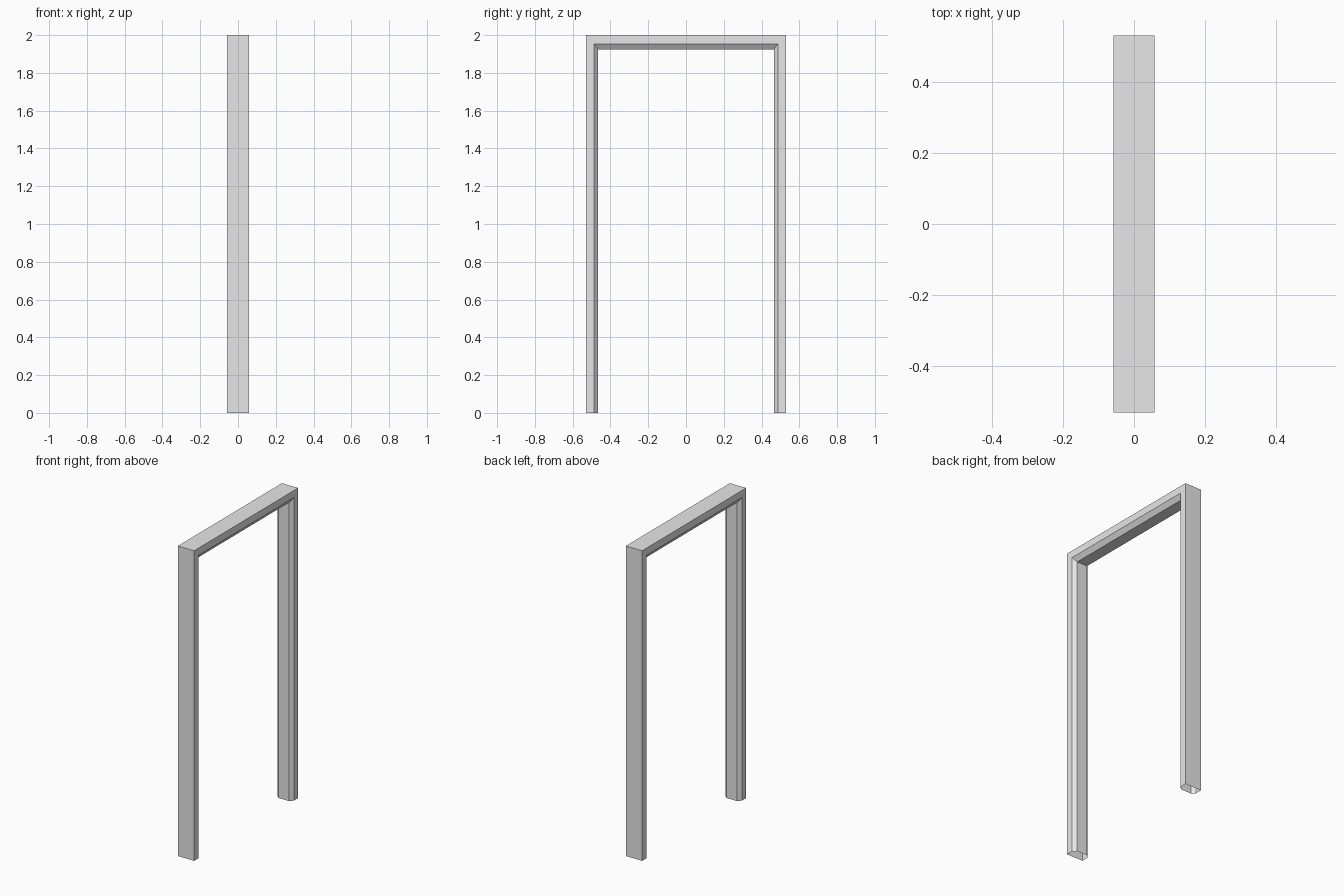
import bpy
import bmesh

cube = bpy.data.objects.get("Cube")
if cube:
    bpy.data.objects.remove(cube, do_unlink=True)

HALF_DEPTH, HALF_WIDTH, HEIGHT = 0.058, 0.53, 2.0
FLAT = 0.037  # half depth of the inner flat between the chamfers

# Plain grey paint
grey = bpy.data.materials.new("light_grey")
grey.use_nodes = True
colour = (0.8, 0.8, 0.8, 1.0)
grey.diffuse_color = colour
grey.node_tree.nodes["Principled BSDF"].inputs["Base Color"].default_value = colour

# Chamfered cross-section: (x, inset on the posts, inset on the head)
half = [(HALF_DEPTH, 0, 0), (HALF_DEPTH, 0.044, 0.046), (FLAT, 0.065, 0.076)]
profile = half + [(-x, post, head) for x, post, head in reversed(half)]

# Mitred path: foot, corner, corner, foot
path = [(-1, 0), (-1, 1), (1, 1), (1, 0)]

bm = bmesh.new()
rings = []
for side, top in path:
    rings.append([
        bm.verts.new((x, side * (HALF_WIDTH - post), top * (HEIGHT - head)))
        for x, post, head in profile
    ])

# Hollow shell, open at both feet
count = len(profile)
for a, b in zip(rings, rings[1:]):
    for i in range(count):
        j = (i + 1) % count
        bm.faces.new((a[i], a[j], b[j], b[i]))
bmesh.ops.recalc_face_normals(bm, faces=bm.faces)

# Make sure the shell faces outward
top_face = max(bm.faces, key=lambda f: f.calc_center_median().z)
if top_face.normal.z < 0:
    bmesh.ops.reverse_faces(bm, faces=bm.faces)

mesh = bpy.data.meshes.new("door_frame")
bm.to_mesh(mesh)
bm.free()
mesh.materials.append(grey)
frame = bpy.data.objects.new("door_frame", mesh)
bpy.context.collection.objects.link(frame)
